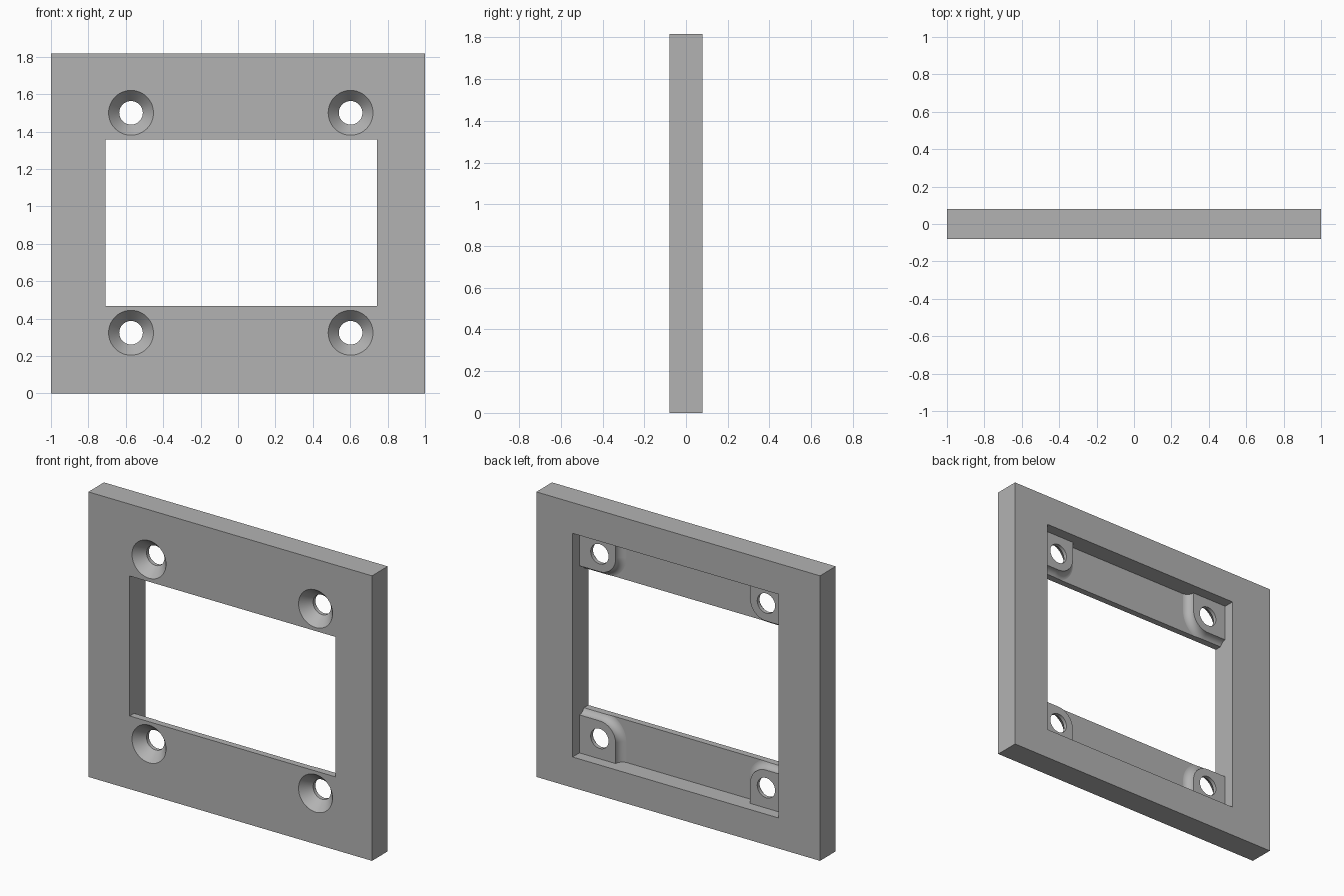
import bpy, bmesh, math

if "Cube" in bpy.data.objects:
    bpy.data.objects.remove(bpy.data.objects["Cube"])

# Main sizes
HALF_T, HEIGHT = 0.079, 1.816
X0, X1 = -0.708, 0.744              # window and pocket sides
WIN_Z0, WIN_Z1 = 0.466, 1.358       # through window
POCKET_Z0, POCKET_Z1 = 0.195, 1.62  # recess in the back
FLOOR, PAD = -0.038, 0.01           # recess floor and boss pad depth
PAD_R = 0.113
COVE = PAD - FLOOR

grey = bpy.data.materials.new("plain grey")
grey.use_nodes = True
grey.diffuse_color = (0.45, 0.45, 0.45, 1)
grey.node_tree.nodes["Principled BSDF"].inputs["Base Color"].default_value = (0.45, 0.45, 0.45, 1)


def loft(name, rings):
    """Closed solid through a list of (y, outline in x and z)."""
    bm = bmesh.new()
    loops = [[bm.verts.new((x, y, z)) for x, z in outline] for y, outline in rings]
    n = len(loops[0])
    for a, b in zip(loops, loops[1:]):
        for i in range(n):
            j = (i + 1) % n
            bm.faces.new((a[i], a[j], b[j], b[i]))
    bm.faces.new(loops[0])
    bm.faces.new(loops[-1])
    bmesh.ops.recalc_face_normals(bm, faces=bm.faces)
    mesh = bpy.data.meshes.new(name)
    bm.to_mesh(mesh)
    bm.free()
    mesh.materials.append(grey)
    obj = bpy.data.objects.new(name, mesh)
    bpy.context.collection.objects.link(obj)
    return obj


def block(name, x0, x1, y0, y1, z0, z1):
    outline = [(x0, z0), (x1, z0), (x1, z1), (x0, z1)]
    return loft(name, [(y0, outline), (y1, outline)])


def combine(target, tool, operation):
    bpy.context.view_layer.objects.active = target
    mod = target.modifiers.new(operation.lower(), "BOOLEAN")
    mod.operation, mod.object, mod.solver = operation, tool, "EXACT"
    bpy.ops.object.modifier_apply(modifier=mod.name)
    bpy.data.objects.remove(tool)


def boss(cx, cz, sx, sz):
    """Corner pad, rounded toward the window, with a concave cove at its foot."""
    u = abs((X1 if sx > 0 else X0) - cx) + 0.02
    v = abs((POCKET_Z1 if sz > 0 else POCKET_Z0) - cz) + 0.02

    def outline(r):
        pts = [(u, v), (u, -r)]
        for i in range(17):
            a = math.pi / 2 * i / 16
            pts.append((-r * math.sin(a), -r * math.cos(a)))
        pts.append((-r, v))
        return [(cx + sx * p, cz + sz * q) for p, q in pts]

    rings = [(FLOOR - 0.015, outline(PAD_R + COVE))]
    for i in range(11):
        a = math.pi / 2 * i / 10
        rings.append((PAD - (COVE + 0.0004) * math.cos(a),
                      outline(PAD_R + COVE * (1 - math.sin(a)))))
    return loft("corner_boss", rings)


def drill(cx, cz):
    """Countersunk screw hole cutter."""
    def circle(r):
        return [(cx + r * math.cos(math.tau * i / 48), cz + r * math.sin(math.tau * i / 48))
                for i in range(48)]
    return loft("screw_hole", [(-HALF_T - 0.02, circle(0.1375)),
                               (-HALF_T + 0.065, circle(0.063)),
                               (HALF_T + 0.1, circle(0.063))])


# Plate with the recess in its back
frame = block("frame_plate", -1, 1, -HALF_T, HALF_T, 0, HEIGHT)
combine(frame, block("pocket", X0, X1, FLOOR, 0.2, POCKET_Z0, POCKET_Z1), "DIFFERENCE")

# Bosses in the four corners of the recess
corners = [(x, z, sx, sz) for x, sx in ((-0.572, -1), (0.602, 1))
           for z, sz in ((0.324, -1), (1.5, 1))]
for corner in corners:
    combine(frame, boss(*corner), "UNION")

# Window and screw holes
combine(frame, block("window", X0, X1, -0.2, 0.2, WIN_Z0, WIN_Z1), "DIFFERENCE")
for x, z, _, _ in corners:
    combine(frame, drill(x, z), "DIFFERENCE")

# Smooth coves and holes, crisp edges elsewhere
bpy.ops.object.select_all(action="DESELECT")
frame.select_set(True)
bpy.context.view_layer.objects.active = frame
bpy.ops.object.shade_smooth_by_angle(angle=math.radians(30))
weighted = frame.modifiers.new("weighted normals", "WEIGHTED_NORMAL")
weighted.keep_sharp = True
